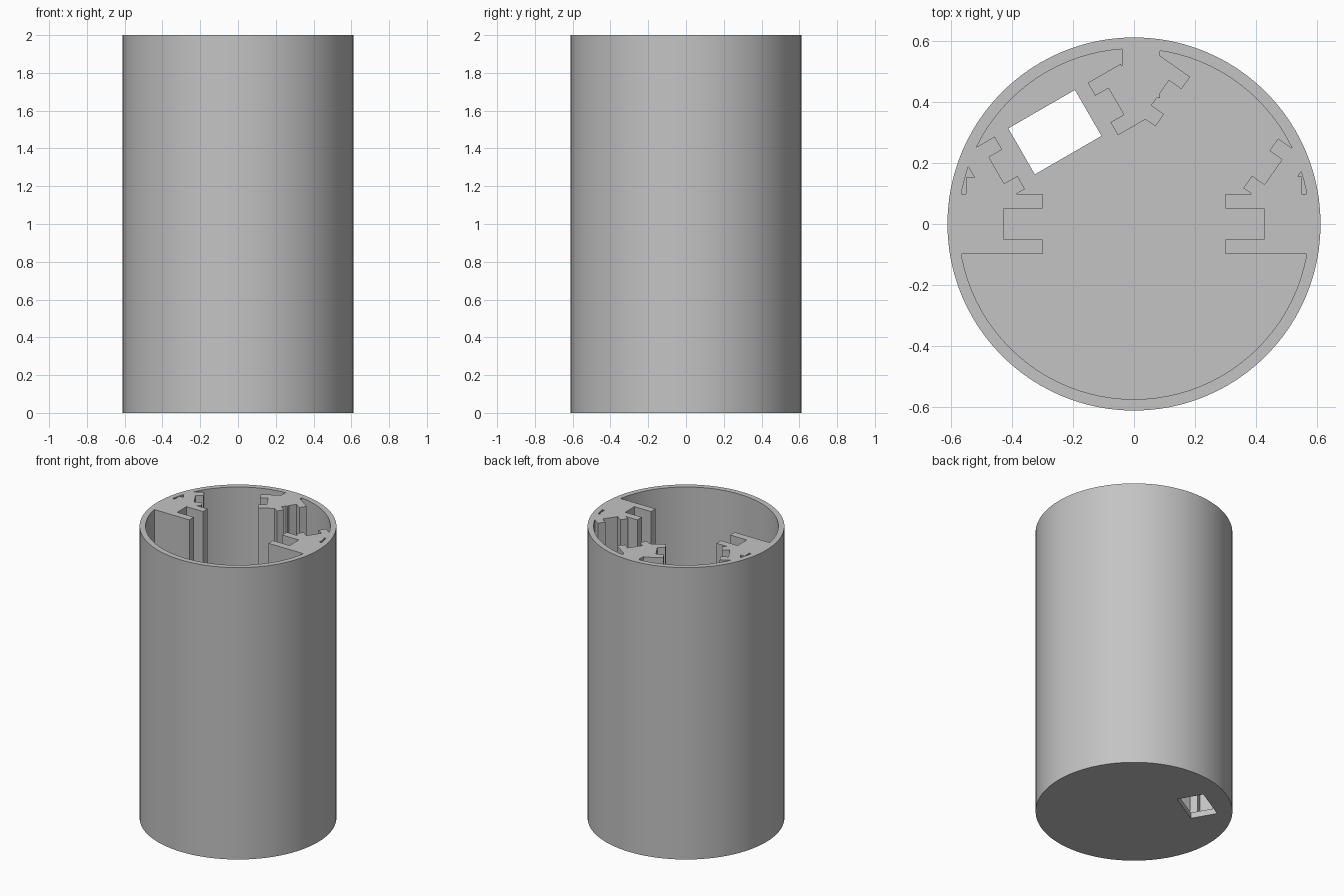
import bpy
import bmesh
import math
from mathutils import Matrix, Vector

HEIGHT, OUTER, INNER, FLOOR = 2.0, 0.611, 0.574, 0.04
SEGMENTS = 96

if "Cube" in bpy.data.objects:
    bpy.data.objects.remove(bpy.data.objects["Cube"], do_unlink=True)

grey = bpy.data.materials.new("plain_grey")
grey.use_nodes = True
colour = (0.55, 0.55, 0.55, 1)
grey.diffuse_color = colour
grey.node_tree.nodes["Principled BSDF"].inputs["Base Color"].default_value = colour


def prism(name, outline, low, high, angle=0.0):
    """Extrude a flat outline upwards, turned about the z axis."""
    bm = bmesh.new()
    turn = Matrix.Rotation(math.radians(angle), 3, "Z")
    base = bm.faces.new([bm.verts.new(turn @ Vector((x, y, low))) for x, y in outline])
    top = bmesh.ops.extrude_face_region(bm, geom=[base])["geom"]
    bmesh.ops.translate(bm, vec=(0, 0, high - low),
                        verts=[v for v in top if isinstance(v, bmesh.types.BMVert)])
    bmesh.ops.recalc_face_normals(bm, faces=bm.faces)
    mesh = bpy.data.meshes.new(name)
    bm.to_mesh(mesh)
    bm.free()
    mesh.materials.append(grey)
    obj = bpy.data.objects.new(name, mesh)
    bpy.context.collection.objects.link(obj)
    return obj


def circle(radius):
    steps = [math.tau * i / SEGMENTS for i in range(SEGMENTS)]
    return [(radius * math.cos(a), radius * math.sin(a)) for a in steps]


def box(x0, x1, y0, y1):
    return [(x0, y0), (x1, y0), (x1, y1), (x0, y1)]


def channel(side, centre, half_gap, mid, slot_depth, depth):
    """Slotted rail profile, opening towards the middle of its pair."""
    half, slot = 0.099, 0.05
    shape = [(0, -half), (depth, -half), (depth, half), (0, half),
             (0, slot), (slot_depth, slot), (slot_depth, -slot), (0, -slot)]
    return [(centre + side * (half_gap + x), mid + y) for x, y in shape]


def subtract(target, tool):
    """Cut the tool out of the target and discard the tool."""
    mod = target.modifiers.new("cut", "BOOLEAN")
    mod.operation = "DIFFERENCE"
    mod.solver = "EXACT"
    mod.object = tool
    tool.hide_render = True
    bpy.context.view_layer.objects.active = target
    bpy.ops.object.modifier_apply(modifier=mod.name)
    bpy.data.objects.remove(tool, do_unlink=True)


# Cavity: a round bore from which the rails are left standing
cavity = prism("cavity", circle(INNER), FLOOR, HEIGHT + 0.1)

# Three pairs of rails: angle, centre, half gap, offset, slot depth, rail depth
pairs = [(0, 0, 0.3, 0, 0.126, 0.4),
         (30, -0.076, 0.176, 0.377, 0.05, 0.124),
         (-35, 0.05, 0.176, 0.401, 0.05, 0.124)]
for angle, *layout in pairs:
    for side in (-1, 1):
        subtract(cavity, prism("rail", channel(side, *layout), -0.1, HEIGHT + 0.2, angle))

# Spine behind the back rails and small fillets beside the side rails
for shape in (box(-0.04, 0.085, 0.413, 0.7),
              box(-0.55, -0.45, 0, 0.152),
              box(0.45, 0.548, 0, 0.156)):
    subtract(cavity, prism("web", shape, -0.1, HEIGHT + 0.2))

# Housing: solid cylinder with the cavity and the floor opening removed
housing = prism("railed_tube_housing", circle(OUTER), 0, HEIGHT)
subtract(housing, cavity)
subtract(housing, prism("floor_opening", box(-0.2, 0.052, 0.303, 0.477), -0.1, 0.1, 30))

bpy.ops.object.select_all(action="DESELECT")
housing.select_set(True)
bpy.context.view_layer.objects.active = housing
bpy.ops.object.shade_smooth_by_angle(angle=math.radians(25))
